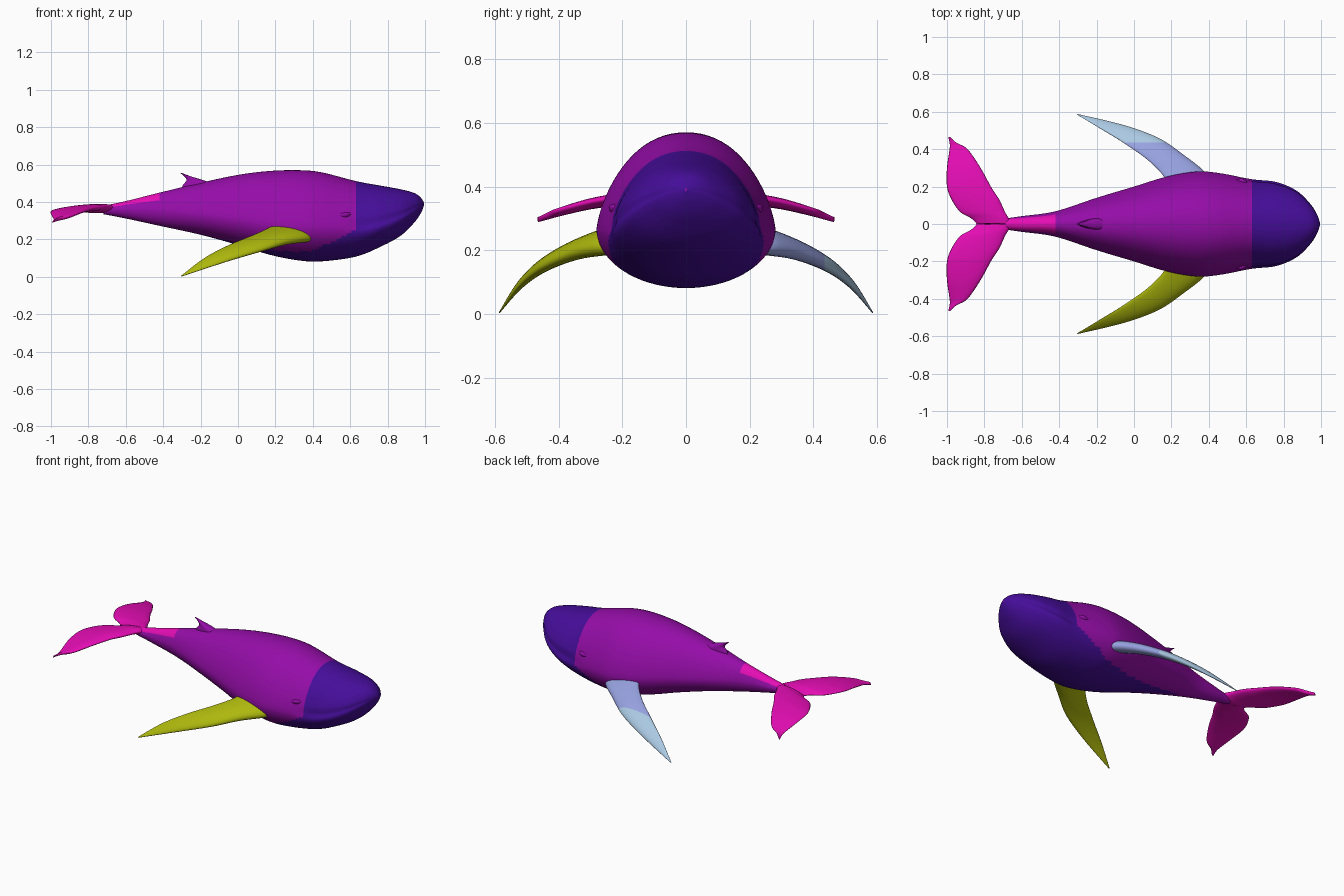
import bpy, bmesh, math
from mathutils import Vector

cube = bpy.data.objects.get("Cube")
if cube:
    bpy.data.objects.remove(cube, do_unlink=True)


def material(name, rgb):
    m = bpy.data.materials.new(name)
    m.use_nodes = True
    m.diffuse_color = (*rgb, 1)
    m.node_tree.nodes["Principled BSDF"].inputs["Base Color"].default_value = (*rgb, 1)
    return m


purple = material("purple", (0.30, 0.004, 0.39))
indigo = material("indigo", (0.06, 0.004, 0.32))
magenta = material("magenta", (0.78, 0.004, 0.46))
olive = material("olive", (0.42, 0.48, 0.004))
periwinkle = material("periwinkle", (0.31, 0.36, 0.74))
pale_blue = material("pale blue", (0.40, 0.58, 0.76))


def smooth_rows(rows, steps):
    """Catmull-Rom interpolation through rows of numbers."""
    out = []
    for i in range(len(rows) - 1):
        quad = [rows[max(i - 1, 0)], rows[i], rows[i + 1], rows[min(i + 2, len(rows) - 1)]]
        for s in range(steps):
            t = s / steps
            out.append([0.5 * (2 * b + (c - a) * t + (2 * a - 5 * b + 4 * c - d) * t * t
                               + (3 * b - a - 3 * c + d) * t ** 3)
                        for a, b, c, d in zip(*quad)])
    out.append(list(rows[-1]))
    return out


def loft(name, rings, mats, rule=None, cut=None):
    """Skin closed rings, close both ends, colour faces by rule(centre, angle)."""
    bm = bmesh.new()
    loops = [[bm.verts.new(p) for p in ring] for ring in rings]
    n = len(rings[0])
    for a, b in zip(loops, loops[1:]):
        for j in range(n):
            k = (j + 1) % n
            f = bm.faces.new((a[j], a[k], b[k], b[j]))
            if rule:
                f.material_index = rule(f.calc_center_median(), math.tau * (j + 0.5) / n)
    bm.faces.new(loops[0])
    bm.faces.new(loops[-1])
    if cut:
        bmesh.ops.bisect_plane(bm, geom=bm.verts[:] + bm.edges[:] + bm.faces[:],
                               plane_co=cut, plane_no=(0, 1, 0))
        for f in bm.faces:
            f.material_index = int(f.calc_center_median().y > cut[1])
    bmesh.ops.recalc_face_normals(bm, faces=bm.faces[:])
    for f in bm.faces:
        f.smooth = True
    mesh = bpy.data.meshes.new(name)
    bm.to_mesh(mesh)
    bm.free()
    for m in mats:
        mesh.materials.append(m)
    ob = bpy.data.objects.new(name, mesh)
    bpy.context.collection.objects.link(ob)
    return ob


def fin(name, rows, up, mats, side=1, cut=None, n=24):
    """Blade from rows of leading point, trailing point and half thickness."""
    rings = []
    for r in smooth_rows(rows, 6):
        lead, trail, thick = Vector(r[:3]), Vector(r[3:6]), r[6]
        mid, half = (lead + trail) / 2, (lead - trail) / 2
        axis = half.normalized()
        normal = (Vector(up) - axis * axis.dot(Vector(up))).normalized()
        ring = []
        for j in range(n):
            a = math.tau * j / n
            p = mid + half * math.cos(a) + normal * thick * math.sin(a) * (1 + 0.3 * math.cos(a))
            ring.append((p.x, p.y * side, p.z))
        rings.append(ring)
    return loft(name, rings, mats, cut=cut)


# Body stations: x, half width, top, bottom, height of the widest line
stations = [
    (-0.72, 0.025, 0.38, 0.335, 0.36), (-0.60, 0.042, 0.405, 0.312, 0.36),
    (-0.42, 0.068, 0.45, 0.273, 0.355), (-0.20, 0.14, 0.503, 0.225, 0.335),
    (0.0, 0.20, 0.545, 0.17, 0.31), (0.17, 0.252, 0.566, 0.118, 0.285),
    (0.33, 0.28, 0.57, 0.087, 0.27), (0.45, 0.273, 0.558, 0.083, 0.265),
    (0.63, 0.24, 0.512, 0.108, 0.262), (0.76, 0.225, 0.488, 0.16, 0.285),
    (0.87, 0.178, 0.468, 0.22, 0.325), (0.945, 0.105, 0.447, 0.293, 0.365),
    (0.98, 0.048, 0.42, 0.345, 0.386), (0.995, 0.004, 0.395, 0.385, 0.39)]


def body_ring(row, n=72):
    x, w, top, bottom, mid = row
    mouth = min(max((x - 0.55) / 0.15, 0), 1)
    ring = []
    for j in range(n):
        a = math.tau * j / n
        s, c = math.sin(a), math.cos(a)
        shrink = 1 - 0.075 * abs(2 * s * c) * (s > 0)
        # Mouth crease with a fuller lip under it
        elev = math.asin(max(-1, min(1, s)))
        shrink -= 0.05 * mouth * math.exp(-((elev - 0.05) / 0.09) ** 2)
        shrink += 0.02 * mouth * math.exp(-((elev + 0.3) / 0.2) ** 2)
        z = mid + s * ((top - mid) if s > 0 else (mid - bottom))
        ring.append((x, w * c * shrink, z))
    return ring


def body_colour(p, a):
    s = math.sin(a)
    from_belly = math.acos(max(-1, min(1, -s)))
    if p.x > 0.63:
        return 1
    if p.x < -0.42 and s > 0.6 - 0.9 * max(0, -0.55 - p.x):
        return 2
    # Belly patch widens towards the head
    reach = (p.x + 0.38) * 1.05 if p.x < 0.4 else 0.82 + (p.x - 0.4) * 3
    return 1 if from_belly < reach else 0


body_rings = [body_ring(r) for r in smooth_rows(stations, 7)]
loft("body", body_rings, [purple, indigo, magenta], body_colour)

# Pectoral flippers
flipper = [
    (0.41, 0.21, 0.20, 0.15, 0.17, 0.29, 0.035),
    (0.38, 0.275, 0.20, 0.17, 0.235, 0.265, 0.034),
    (0.27, 0.365, 0.185, 0.083, 0.334, 0.222, 0.028),
    (0.136, 0.457, 0.145, -0.05, 0.43, 0.168, 0.021),
    (-0.05, 0.527, 0.088, -0.18, 0.51, 0.10, 0.013),
    (-0.298, 0.587, 0.004, -0.305, 0.585, 0.005, 0.002)]
fin("right_flipper", flipper, (0, 0.35, 1), [olive], side=-1)
fin("left_flipper", flipper, (0, 0.35, 1), [periwinkle, pale_blue], cut=(0, 0.435, 0))

# Tail flukes: span, leading x, trailing x, height, half thickness
fluke_plan = [
    (0.0, -0.66, -0.84, 0.362, 0.022), (0.03, -0.67, -0.87, 0.364, 0.022),
    (0.065, -0.69, -0.93, 0.365, 0.021), (0.13, -0.72, -0.975, 0.364, 0.02),
    (0.20, -0.765, -1.0, 0.359, 0.018), (0.30, -0.82, -1.0, 0.344, 0.015),
    (0.40, -0.89, -0.986, 0.318, 0.011), (0.435, -0.95, -0.986, 0.306, 0.008),
    (0.465, -0.983, -0.993, 0.296, 0.003)]
fluke = [(lead, y, z + 0.008, trail, y, z - 0.008, t) for y, lead, trail, z, t in fluke_plan]
for label, side in (("left", 1), ("right", -1)):
    fin(label + "_fluke", fluke, (0, 0.2, 1), [magenta], side=side)

# Dorsal fin: height, front x, rear x, half thickness
dorsal_plan = [
    (0.45, -0.06, -0.31, 0.03), (0.49, -0.12, -0.295, 0.03),
    (0.515, -0.18, -0.276, 0.024), (0.535, -0.245, -0.285, 0.013),
    (0.554, -0.297, -0.308, 0.003)]
fin("dorsal_fin", [(f, 0, z, r, 0, z, t) for z, f, r, t in dorsal_plan], (0, 1, 0), [purple])

# Small eyelid folds
for label, side in (("left", 1), ("right", -1)):
    lid = [(0.62, 0.205, 0.335, 0.615, 0.205, 0.325, 0.004),
           (0.58, 0.228, 0.345, 0.575, 0.228, 0.315, 0.014),
           (0.52, 0.225, 0.33, 0.515, 0.225, 0.32, 0.004)]
    fin(label + "_eyelid", lid, (0, 1, 0), [purple], side=side, n=16)
